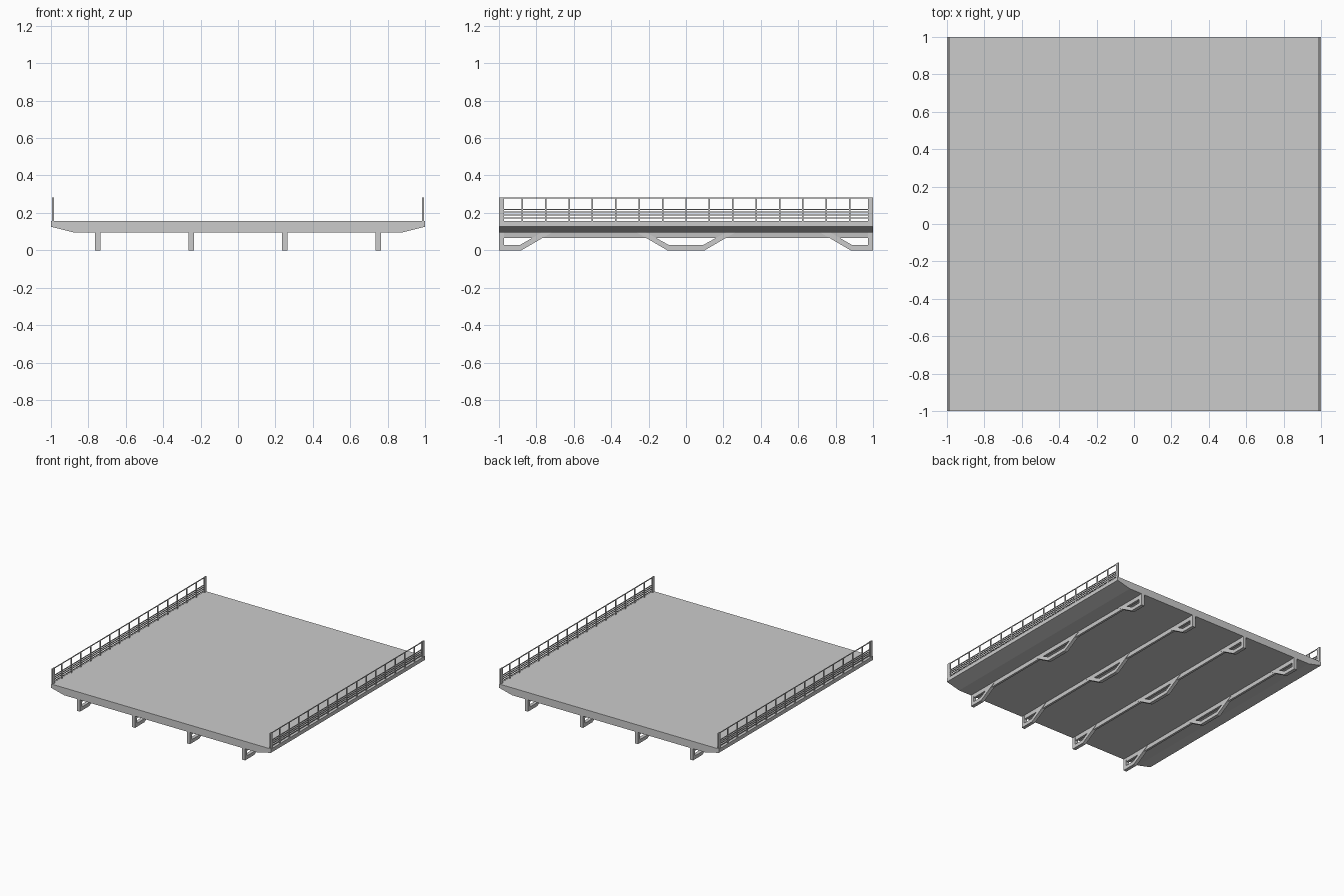
import bpy, bmesh
from mathutils import Matrix

if "Cube" in bpy.data.objects:
    bpy.data.objects.remove(bpy.data.objects["Cube"])


def new_object(name, bm):
    bmesh.ops.recalc_face_normals(bm, faces=bm.faces)
    mesh = bpy.data.meshes.new(name)
    bm.to_mesh(mesh)
    bm.free()
    obj = bpy.data.objects.new(name, mesh)
    bpy.context.collection.objects.link(obj)
    return obj


def add_box(bm, x, y, z):
    """Box spanning the given (min, max) ranges."""
    spans = (x, y, z)
    centre = [(a + b) / 2 for a, b in spans]
    size = [b - a for a, b in spans]
    m = Matrix.Translation(centre) @ Matrix.Diagonal((*size, 1))
    bmesh.ops.create_cube(bm, size=1, matrix=m)


def add_prism(bm, points, offset):
    """Closed profile extruded along the offset vector."""
    face = bm.faces.new([bm.verts.new(p) for p in points])
    ext = bmesh.ops.extrude_face_region(bm, geom=[face], use_keep_orig=True)
    verts = [g for g in ext["geom"] if isinstance(g, bmesh.types.BMVert)]
    bmesh.ops.translate(bm, verts=verts, vec=offset)


DECK_TOP, DECK_BOTTOM, RAIL_TOP = 0.157, 0.096, 0.283

# Deck slab with sloping underside at both edges
bm = bmesh.new()
deck = [(1, DECK_TOP), (1, 0.126), (0.88, DECK_BOTTOM)]
deck += [(-x, z) for x, z in reversed(deck)]
add_prism(bm, [(x, -1, z) for x, z in deck], (0, 2, 0))
new_object("deck", bm)

# Girders: slim beam, end brackets and a central trough-shaped brace
W = 0.028
end_bracket = [(-1, DECK_BOTTOM), (-1, 0), (-0.88, 0), (-0.715, DECK_BOTTOM),
               (-0.77, DECK_BOTTOM), (-0.887, 0.029), (-0.972, 0.029), (-0.972, DECK_BOTTOM)]
brace = [(-0.215, DECK_BOTTOM), (-0.265, DECK_BOTTOM), (-0.1, 0)]
inner = (-0.093, 0.029)
brace = brace + [(-y, z) for y, z in reversed(brace)] + [(-inner[0], inner[1]), inner]

for i, cx in enumerate((-0.75, -0.25, 0.25, 0.75)):
    bm = bmesh.new()
    for profile in (end_bracket, [(-y, z) for y, z in end_bracket], brace):
        add_prism(bm, [(cx - W / 2, y, z) for y, z in profile], (W, 0, 0))
    new_object(f"girder_braces_{i + 1}", bm)

    bm = bmesh.new()
    beam = [(-0.013, DECK_BOTTOM), (-0.009, 0.066), (0.009, 0.066), (0.013, DECK_BOTTOM)]
    add_prism(bm, [(cx + x, -0.972, z) for x, z in beam], (0, 1.944, 0))
    new_object(f"girder_beam_{i + 1}", bm)

# Railings on both long edges
for side, label in ((-1, "left"), (1, "right")):
    def span(half):
        return (side * 0.99 - half, side * 0.99 + half)

    bm = bmesh.new()
    for y in ((-1, -0.972), (0.972, 1)):
        add_box(bm, span(0.005), y, (DECK_TOP, RAIL_TOP))
    new_object(f"railing_end_posts_{label}", bm)

    bm = bmesh.new()
    for i in range(-7, 8):
        y = i * 0.125
        add_box(bm, span(0.004), (y - 0.004, y + 0.004), (DECK_TOP, RAIL_TOP - 0.003))
    new_object(f"railing_posts_{label}", bm)

    bm = bmesh.new()
    for z in (0.173, 0.189, 0.204, 0.219, 0.279):
        add_box(bm, span(0.003), (-0.975, 0.975), (z - 0.003, z + 0.003))
    new_object(f"railing_bars_{label}", bm)
